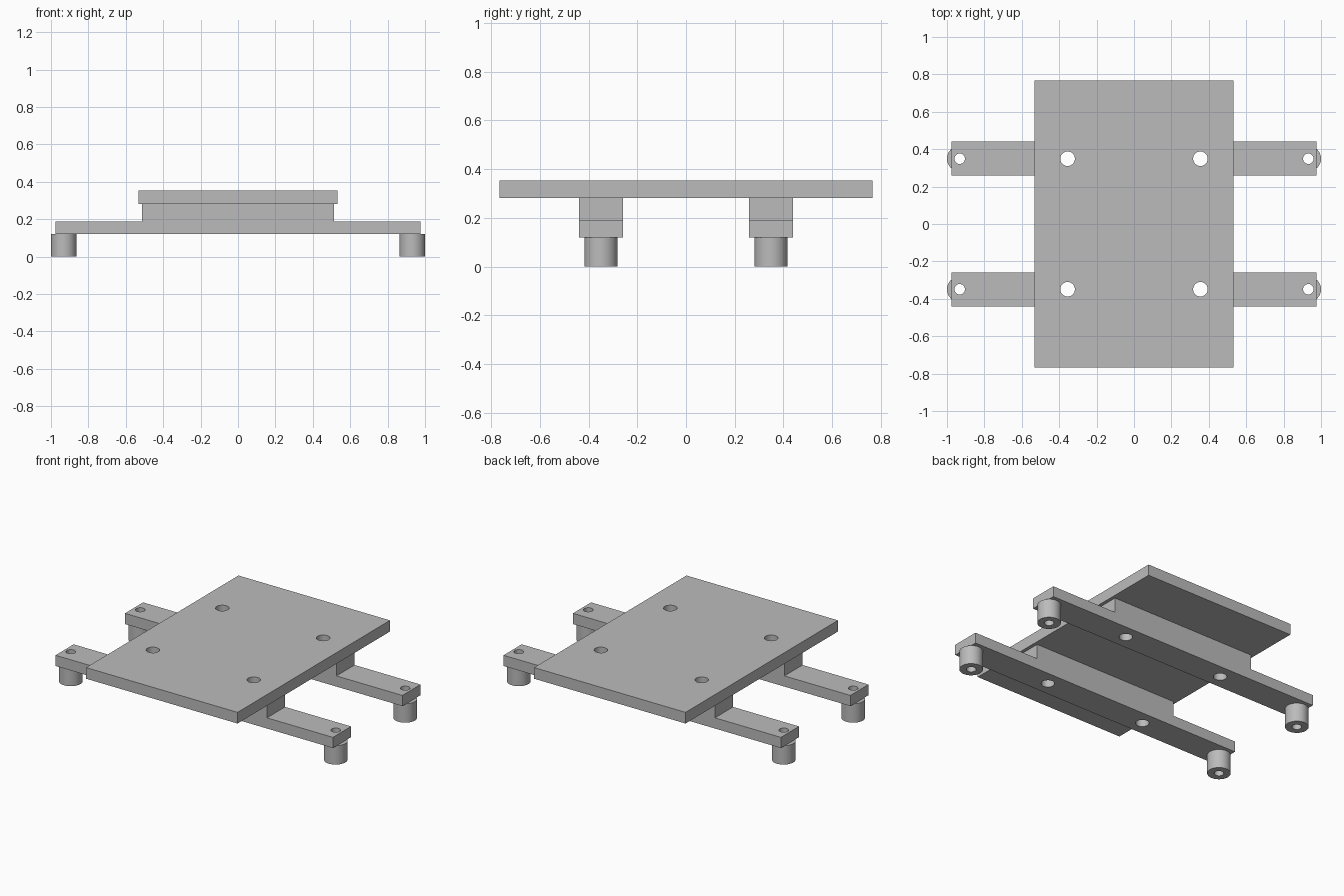
import bpy
import bmesh
from math import radians

if "Cube" in bpy.data.objects:
    bpy.data.objects.remove(bpy.data.objects["Cube"], do_unlink=True)

# Single material
grey = bpy.data.materials.new("plain_grey")
grey.use_nodes = True
COLOUR = (0.5, 0.5, 0.5, 1)
grey.diffuse_color = COLOUR
grey.node_tree.nodes["Principled BSDF"].inputs["Base Color"].default_value = COLOUR

# Shared dimensions
PLATE_X, PLATE_Y = 0.533, 0.766
BAR_Y, BAR_HALF = 0.349, 0.091
BAR_X, BLOCK_X = 0.976, 0.512
FOOT_X, FOOT_R, FOOT_HOLE = 0.932, 0.068, 0.028
BOLT_X, BOLT_HOLE = 0.355, 0.039
Z_BAR, Z_STEP, Z_PLATE, Z_TOP = 0.12, 0.188, 0.282, 0.353


def extrude_profile(name, points, direction):
    """Solid made by sweeping a closed outline along a direction."""
    bm = bmesh.new()
    face = bm.faces.new([bm.verts.new(p) for p in points])
    swept = bmesh.ops.extrude_face_region(bm, geom=[face])["geom"]
    bmesh.ops.translate(bm, vec=direction,
                        verts=[v for v in swept if isinstance(v, bmesh.types.BMVert)])
    bmesh.ops.recalc_face_normals(bm, faces=bm.faces)
    mesh = bpy.data.meshes.new(name)
    bm.to_mesh(mesh)
    bm.free()
    mesh.materials.append(grey)
    obj = bpy.data.objects.new(name, mesh)
    bpy.context.collection.objects.link(obj)
    return obj


def cylinder(name, x, y, radius, z0, z1):
    bpy.ops.mesh.primitive_cylinder_add(vertices=48, radius=radius, depth=z1 - z0,
                                        location=(x, y, (z0 + z1) / 2))
    obj = bpy.context.object
    obj.name = name
    obj.data.materials.append(grey)
    return obj


def finish(obj, holes):
    """Drill vertical holes given as (x, y, radius), then smooth the round walls."""
    for x, y, radius in holes:
        drill = cylinder("drill", x, y, radius, -0.1, 0.5)
        drill.hide_render = True
        cut = obj.modifiers.new("hole", "BOOLEAN")
        cut.operation, cut.solver, cut.object = "DIFFERENCE", "EXACT", drill
        bpy.ops.object.select_all(action="DESELECT")
        obj.select_set(True)
        bpy.context.view_layer.objects.active = obj
        bpy.ops.object.modifier_apply(modifier=cut.name)
        bpy.data.objects.remove(drill, do_unlink=True)
    bpy.ops.object.shade_smooth_by_angle(angle=radians(30))


# Top plate with four bolt holes
plate = extrude_profile("top_plate",
                        [(sx * PLATE_X, sy * PLATE_Y, Z_PLATE)
                         for sx, sy in ((-1, -1), (1, -1), (1, 1), (-1, 1))],
                        (0, 0, Z_TOP - Z_PLATE))
finish(plate, [(sx * BOLT_X, sy * BAR_Y, BOLT_HOLE) for sx in (-1, 1) for sy in (-1, 1)])

# Stepped cross bars, each with two bored feet
half = [(BAR_X, Z_BAR), (BAR_X, Z_STEP), (BLOCK_X, Z_STEP), (BLOCK_X, Z_PLATE)]
outline = half + [(-x, z) for x, z in reversed(half)]
for row, sy in (("front", -1), ("back", 1)):
    y = sy * BAR_Y
    bar = extrude_profile(row + "_cross_bar",
                          [(x, y - BAR_HALF, z) for x, z in outline],
                          (0, 2 * BAR_HALF, 0))
    finish(bar, [(sx * x, y, r) for sx in (-1, 1)
                 for x, r in ((BOLT_X, BOLT_HOLE), (FOOT_X, FOOT_HOLE))])
    for side, sx in (("right", -1), ("left", 1)):
        foot = cylinder(f"{row}_{side}_foot", sx * FOOT_X, y, FOOT_R, 0, Z_BAR)
        finish(foot, [(sx * FOOT_X, y, FOOT_HOLE)])
